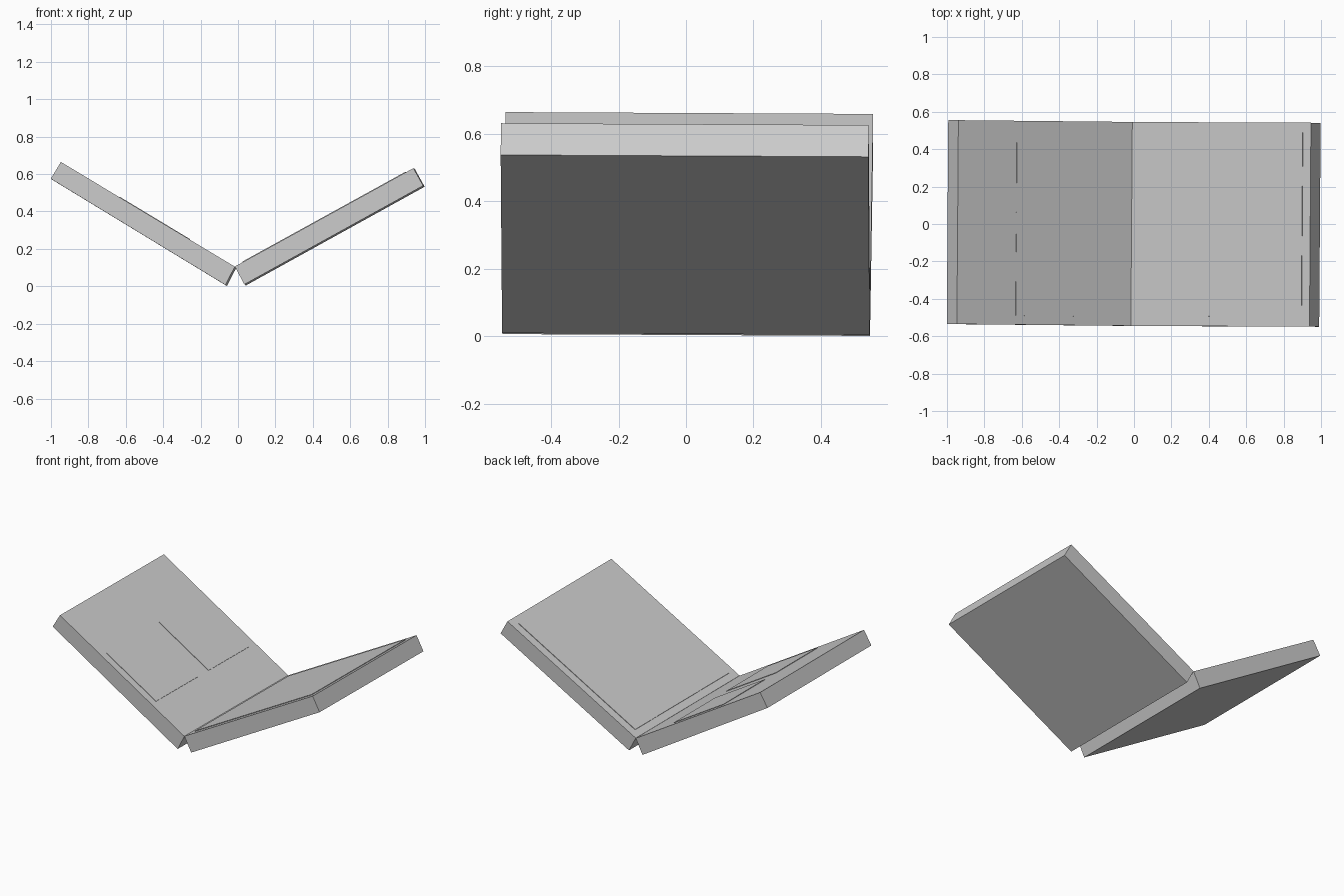
import bpy, bmesh
from mathutils import Matrix, Vector

if "Cube" in bpy.data.objects:
    bpy.data.objects.remove(bpy.data.objects["Cube"])

grey = bpy.data.materials.new("light_grey")
grey.diffuse_color = (0.6, 0.6, 0.6, 1)
grey.use_nodes = True
grey.node_tree.nodes["Principled BSDF"].inputs["Base Color"].default_value = grey.diffuse_color

# The whole object sits with a very slight yaw and lean
POSE = Matrix.Rotation(-0.0072, 4, 'Z') @ Matrix.Rotation(-0.005, 4, 'X')


def prism(name, profile, y0, y1):
    """Extrude an (x, z) profile along y."""
    bm = bmesh.new()
    face = bm.faces.new([bm.verts.new((x, y0, z)) for x, z in profile])
    ext = bmesh.ops.extrude_face_region(bm, geom=[face])
    moved = [v for v in ext["geom"] if isinstance(v, bmesh.types.BMVert)]
    bmesh.ops.translate(bm, verts=moved, vec=(0, y1 - y0, 0))
    bmesh.ops.recalc_face_normals(bm, faces=bm.faces)
    bm.transform(POSE)
    mesh = bpy.data.meshes.new(name)
    bm.to_mesh(mesh)
    bm.free()
    mesh.materials.append(grey)
    obj = bpy.data.objects.new(name, mesh)
    bpy.context.collection.objects.link(obj)
    return obj


def plate(name, top_a, top_b, x0, x1, y0, y1, raise_by=0.004):
    """Thin panel lying on the sloped line top_a -> top_b between two x values."""
    a, b = Vector(top_a), Vector(top_b)
    d = (b - a).normalized()
    n = Vector((-d.y, d.x))
    p, q = (a + (b - a) * ((x - a.x) / (b.x - a.x)) for x in (x0, x1))
    prism(name, [p - n * 0.003, q - n * 0.003, q + n * raise_by, p + n * raise_by], y0, y1)


# Left and right leaves of the open case: outer top, inner top, inner bottom, outer bottom
left = [(-0.943, 0.662), (-0.013, 0.102), (-0.063, 0.004), (-0.997, 0.572)]
right = [(0.942, 0.629), (-0.013, 0.103), (0.038, 0.007), (0.994, 0.535)]
prism("left_leaf", left, -0.545, 0.545)
prism("right_leaf", right, -0.545, 0.545)

# Two small panels on the left leaf, one large panel on the right leaf
plate("left_back_panel", left[0], left[1], -0.63, -0.26, 0.055, 0.49, 0.003)
plate("left_front_panel", left[0], left[1], -0.63, -0.26, -0.497, -0.06, 0.003)
plate("right_panel", right[1], right[0], 0.03, 0.90, -0.492, 0.492)
